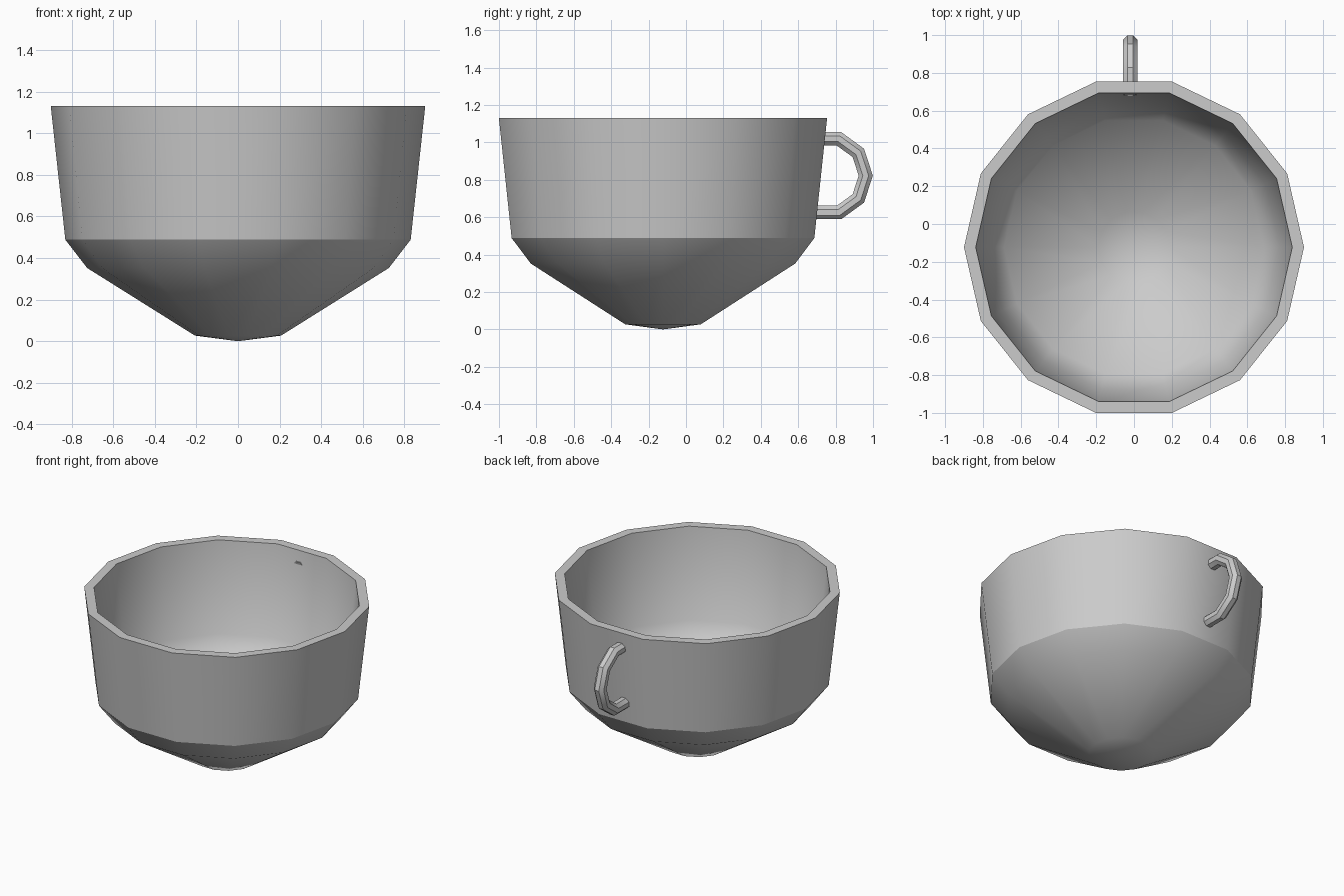
import bpy, bmesh
from math import sin, cos, pi, radians

if "Cube" in bpy.data.objects:
    bpy.data.objects.remove(bpy.data.objects["Cube"])

CY = -0.123   # bowl axis position
SIDES = 14


def finish(bm, name, angle):
    bmesh.ops.recalc_face_normals(bm, faces=bm.faces)
    mesh = bpy.data.meshes.new(name)
    bm.to_mesh(mesh)
    bm.free()
    ob = bpy.data.objects.new(name, mesh)
    bpy.context.collection.objects.link(ob)
    bpy.ops.object.select_all(action='DESELECT')
    ob.select_set(True)
    bpy.context.view_layer.objects.active = ob
    bpy.ops.object.shade_smooth_by_angle(angle=radians(angle))
    return ob


def bridge(bm, a, b):
    n = len(a)
    for i in range(n):
        j = (i + 1) % n
        bm.faces.new((a[i], a[j], b[j], b[i]))


# Cup bowl: lathed 14-sided shell, outer wall up, over the rim, inner wall down
profile = [(0.207, 0.027), (0.725, 0.352), (0.83, 0.488), (0.90, 1.13),
           (0.838, 1.13), (0.772, 0.515), (0.688, 0.398), (0.19, 0.086)]
bm = bmesh.new()
rings = [[bm.verts.new((r * cos(2 * pi * i / SIDES), CY + r * sin(2 * pi * i / SIDES), z))
          for i in range(SIDES)] for r, z in profile]
for a, b in zip(rings, rings[1:]):
    bridge(bm, a, b)
for ring, z in ((rings[0], 0.0), (rings[-1], 0.06)):
    pole = bm.verts.new((0, CY, z))
    for i in range(SIDES):
        bm.faces.new((ring[i], ring[(i + 1) % SIDES], pole))
finish(bm, "cup_bowl", 30)

# Handle: octagonal tube swept along part of a ten-segment ring
bm = bmesh.new()
R, r = 0.207, 0.041
rings = []
for k in range(-3, 4):
    a = k * pi / 5
    ring = []
    for i in range(8):
        t = (i + 0.5) * pi / 4
        d = R + r * cos(t)
        ring.append(bm.verts.new((-0.02 + r * sin(t), 0.754 + d * cos(a), 0.822 + d * sin(a))))
    rings.append(ring)
for a, b in zip(rings, rings[1:]):
    bridge(bm, a, b)
bm.faces.new(rings[0])
bm.faces.new(rings[-1])
finish(bm, "handle", 30)
